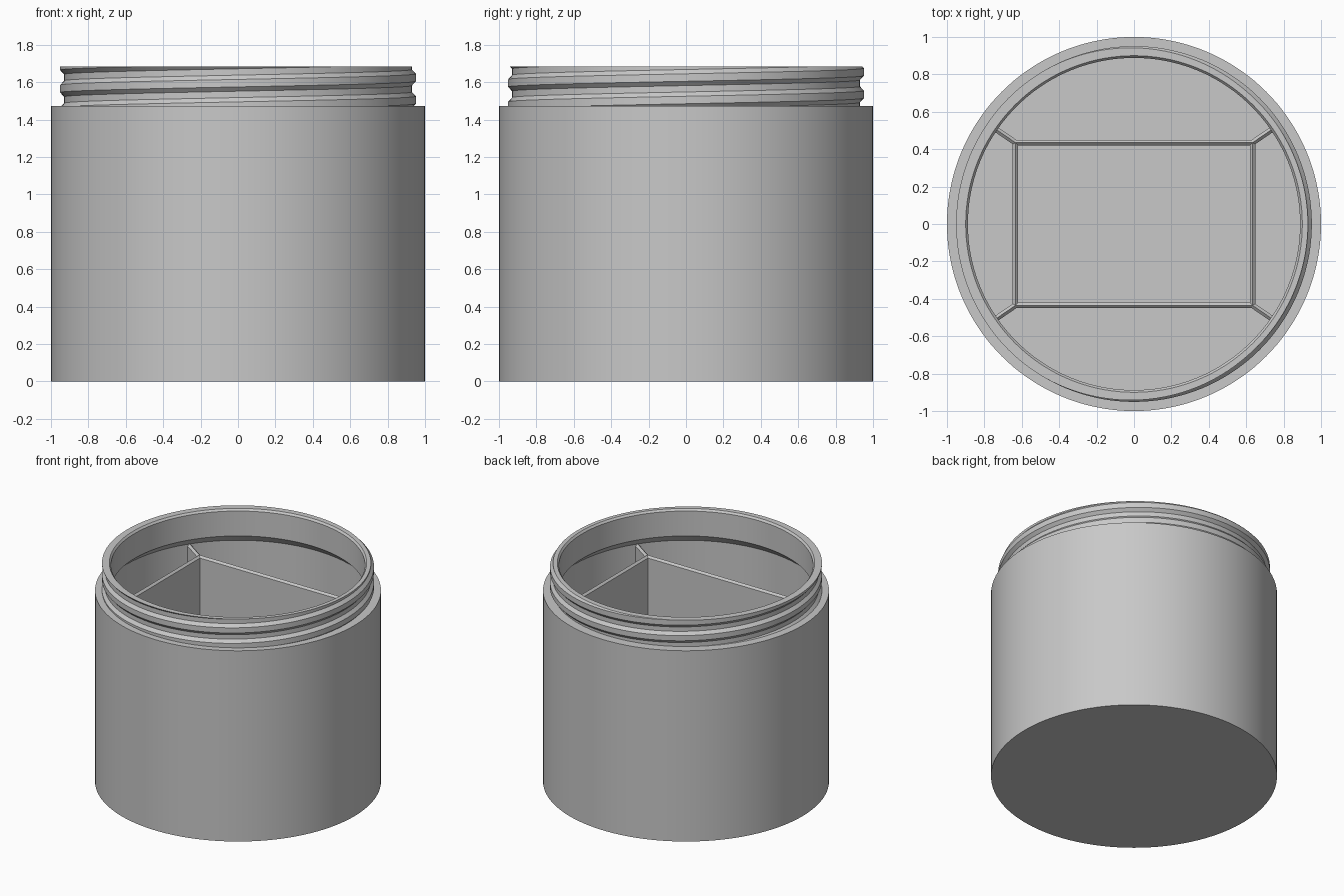
import bpy, bmesh, math

if "Cube" in bpy.data.objects:
    bpy.data.objects.remove(bpy.data.objects["Cube"])

SEG = 144
SHOULDER, TOP = 1.472, 1.685          # neck start and rim height
ROOT, CREST, PITCH = 0.93, 0.951, 0.12
FLOOR = 0.04
WALL_TOP, CHAMFER = 1.41, 0.015

grey = bpy.data.materials.new("plain grey")
grey.diffuse_color = (0.58, 0.58, 0.58, 1)
grey.use_nodes = True
grey.node_tree.nodes["Principled BSDF"].inputs["Base Color"].default_value = grey.diffuse_color


def finish(bm, name, angle=25):
    bmesh.ops.remove_doubles(bm, verts=bm.verts, dist=1e-5)
    bmesh.ops.recalc_face_normals(bm, faces=bm.faces)
    mesh = bpy.data.meshes.new(name)
    bm.to_mesh(mesh)
    bm.free()
    mesh.materials.append(grey)
    ob = bpy.data.objects.new(name, mesh)
    bpy.context.collection.objects.link(ob)
    bpy.ops.object.select_all(action='DESELECT')
    ob.select_set(True)
    bpy.context.view_layer.objects.active = ob
    bpy.ops.object.shade_smooth_by_angle(angle=math.radians(angle))
    return ob


def skin(bm, columns):
    """Join neighbouring columns of points with quads."""
    vs = [[bm.verts.new(p) for p in c] for c in columns]
    for a, b in zip(vs, vs[1:]):
        for i in range(len(a) - 1):
            quad = []
            for v in (a[i], b[i], b[i + 1], a[i + 1]):
                if all((v.co - w.co).length > 1e-6 for w in quad):
                    quad.append(v)
            if len(quad) > 2:
                bm.faces.new(quad)


# Screw thread: trapezoid profile, cut off at the shoulder and the rim
TRAPEZOID = [(-0.043, ROOT), (-0.02, CREST), (0.02, CREST), (0.043, ROOT)]


def thread_points(theta):
    z0 = 1.505 + PITCH * theta / math.tau
    pts = [(r, z0 + k * PITCH + dz) for k in range(-3, 4) for dz, r in TRAPEZOID]

    def radius_at(z):
        for (r1, z1), (r2, z2) in zip(pts, pts[1:]):
            if z1 <= z <= z2:
                return r1 + (r2 - r1) * (z - z1) / (z2 - z1)
        return ROOT
    low, high = (radius_at(SHOULDER), SHOULDER), (radius_at(TOP), TOP)
    inside = [low if z < SHOULDER else high if z > TOP else (r, z) for r, z in pts]
    return [low] + inside + [high]


# Jar: outer wall, threaded neck, rim, undercut and cavity in one revolve
columns = []
for s in range(SEG + 1):
    t = math.tau * s / SEG
    profile = [(0, 0), (1, 0), (1, SHOULDER)] + thread_points(t)
    profile += [(0.90, TOP), (0.888, TOP - 0.015), (0.888, 1.478),
                (0.962, 1.41), (0.962, FLOOR), (0, FLOOR)]
    columns.append([(r * math.cos(t), r * math.sin(t), z) for r, z in profile])
bm = bmesh.new()
skin(bm, columns)
finish(bm, "jar")

# Rectangular divider frame with a ridged top edge
EDGE = WALL_TOP - CHAMFER
section = [(0.015, FLOOR), (0.015, EDGE), (0, WALL_TOP), (-0.015, EDGE), (-0.015, FLOOR)]
CX, CY = 0.634, 0.435
corners = [(1, 1), (-1, 1), (-1, -1), (1, -1)]
bm = bmesh.new()
skin(bm, [[(sx * (CX + d), sy * (CY + d), z) for d, z in section]
          for sx, sy in corners + corners[:1]])
finish(bm, "divider_frame")

# Corner ribs joining the frame to the jar wall
ang = math.atan2(CY, CX)
for n, (sx, sy) in enumerate(corners):
    bm = bmesh.new()
    skin(bm, [[(sx * (r * math.cos(ang) - d * math.sin(ang)),
                sy * (r * math.sin(ang) + d * math.cos(ang)), z) for d, z in section]
              for r in (math.hypot(CX, CY), 0.968)])
    finish(bm, f"corner_rib_{n + 1}")
